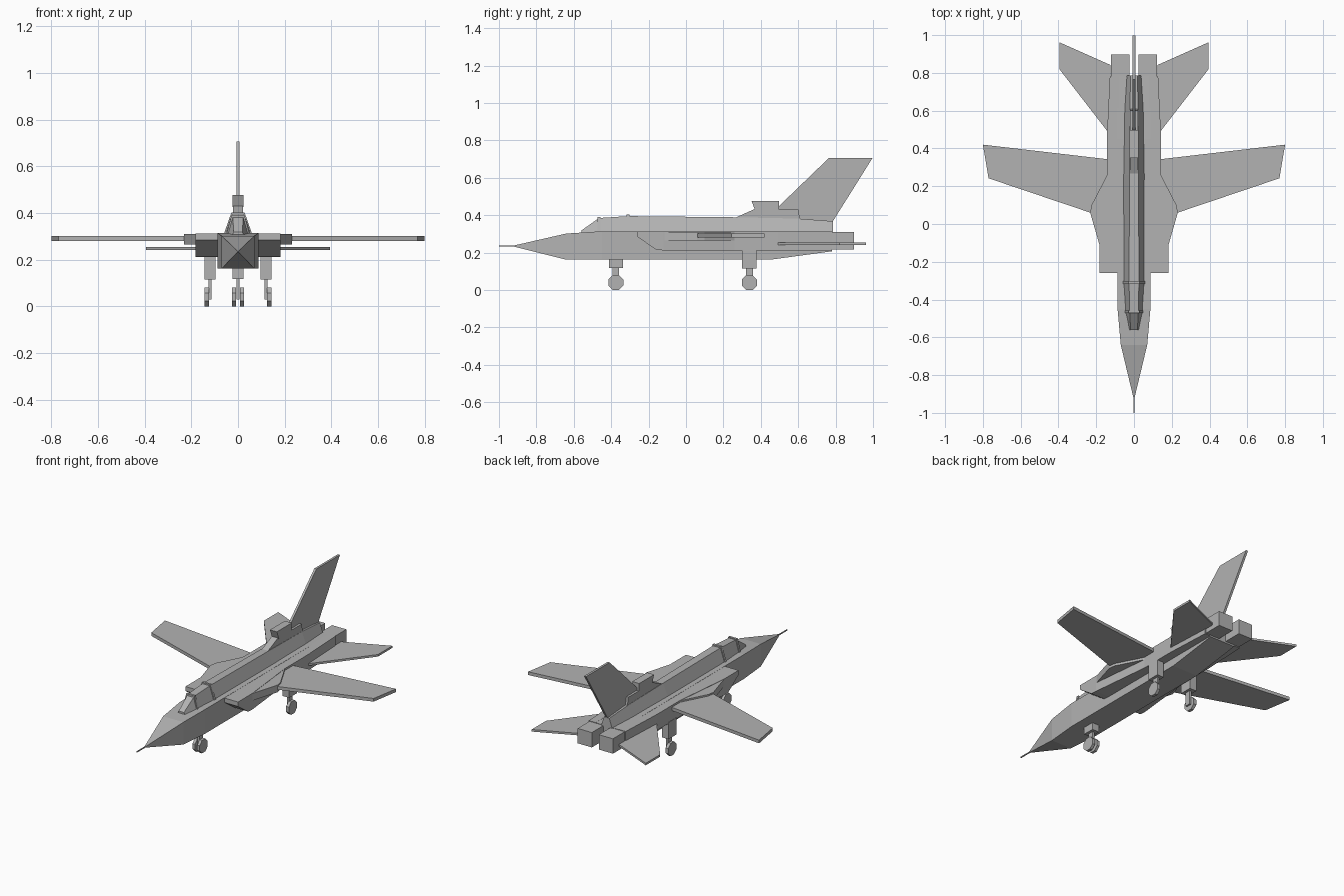
import bpy, bmesh, math

grey = bpy.data.materials.new("airframe_grey")
grey.diffuse_color = (0.45, 0.45, 0.45, 1)


def finish(name, bm):
    bmesh.ops.recalc_face_normals(bm, faces=bm.faces)
    mesh = bpy.data.meshes.new(name)
    bm.to_mesh(mesh)
    bm.free()
    mesh.materials.append(grey)
    ob = bpy.data.objects.new(name, mesh)
    bpy.context.collection.objects.link(ob)
    return ob


def loft(name, rings):
    """Join rings with equal point counts and cap both ends."""
    bm = bmesh.new()
    vs = [[bm.verts.new(p) for p in r] for r in rings]
    n = len(vs[0])
    for a, b in zip(vs, vs[1:]):
        for i in range(n):
            j = (i + 1) % n
            bm.faces.new((a[i], a[j], b[j], b[i]))
    bm.faces.new(vs[0])
    bm.faces.new(vs[-1])
    return finish(name, bm)


def body(name, stations):
    """Stations: y, bottom half width, top half width, bottom z, top z."""
    return loft(name, [[(-wb, y, zb), (wb, y, zb), (wt, y, zt), (-wt, y, zt)]
                       for y, wb, wt, zb, zt in stations])


def plate(name, pts, z0, z1):
    """Plan outline in x, y, extruded in z."""
    return loft(name, [[(x, y, z) for x, y in pts] for z in (z0, z1)])


def side_plate(name, pts, x0, x1):
    """Side outline in y, z, extruded in x."""
    return loft(name, [[(x, y, z) for y, z in pts] for x in (x0, x1)])


def box(name, x0, x1, y0, y1, z0, z1):
    return plate(name, [(x0, y0), (x1, y0), (x1, y1), (x0, y1)], z0, z1)


def mirror(ob):
    ob.modifiers.new("mirror", 'MIRROR')
    return ob


def wheel(name, x0, x1, y, z, r):
    pts = []
    for i in range(8):
        a = math.pi * (i + 0.5) / 4
        k = r / math.cos(math.pi / 8)
        pts.append((y + k * math.cos(a), z + k * math.sin(a)))
    return mirror(side_plate(name, pts, x0, x1))


# Fuselage, nose and probe
body("fuselage", [(-0.92, 0.003, 0.003, 0.232, 0.238),
                  (-0.64, 0.07, 0.07, 0.162, 0.302),
                  (-0.45, 0.087, 0.087, 0.162, 0.314),
                  (0.45, 0.087, 0.087, 0.162, 0.314),
                  (0.78, 0.087, 0.087, 0.207, 0.312)])
box("nose_probe", -0.003, 0.003, -1.0, -0.91, 0.232, 0.238)

# Spine, canopy and canopy frames
body("canopy", [(-0.56, 0.025, 0.018, 0.305, 0.318),
                (-0.465, 0.046, 0.023, 0.305, 0.385),
                (-0.31, 0.056, 0.026, 0.305, 0.395)])
body("spine", [(-0.31, 0.056, 0.026, 0.305, 0.395),
               (0.26, 0.058, 0.024, 0.305, 0.389),
               (0.60, 0.052, 0.022, 0.305, 0.382),
               (0.785, 0.04, 0.018, 0.305, 0.368)])
for name, y, w in (("front_canopy_frame", -0.465, 0.050), ("rear_canopy_frame", -0.31, 0.062)):
    zt = 0.391 if y < -0.4 else 0.403
    body(name, [(y - 0.007, w, 0.028, 0.306, zt), (y + 0.007, w, 0.028, 0.306, zt)])

# Tail fin with its root fairing and cooling scoop
side_plate("fin_fairing", [(0.26, 0.385), (0.36, 0.43), (0.60, 0.43), (0.61, 0.378)],
           -0.021, 0.021)
side_plate("fin_scoop", [(0.35, 0.477), (0.497, 0.477), (0.497, 0.425), (0.37, 0.425)],
           -0.024, 0.024)
side_plate("tail_fin", [(0.48, 0.432), (0.765, 0.707), (0.998, 0.707),
                        (0.785, 0.367), (0.58, 0.37)], -0.007, 0.007)

# Engine intakes with raked lips, then the engine trunks
rake = [(-0.26, 0.313), (-0.26, 0.285), (-0.16, 0.215), (-0.12, 0.212), (-0.12, 0.313)]
mirror(side_plate("intake_lip", rake, 0.08, 0.182))
mirror(plate("engine_trunk", [(0.08, -0.12), (0.182, -0.12), (0.142, 0.26), (0.142, 0.49),
                              (0.128, 0.78), (0.08, 0.78)], 0.212, 0.313))
mirror(box("exhaust_nozzle", 0.024, 0.122, 0.77, 0.897, 0.217, 0.310))

# Wings and wing gloves
mirror(plate("wing_glove", [(0.10, -0.12), (0.18, -0.12), (0.232, 0.06),
                            (0.225, 0.10), (0.142, 0.26), (0.10, 0.26)], 0.266, 0.311))
mirror(plate("wing", [(0.10, 0.02), (0.225, 0.058), (0.77, 0.242), (0.80, 0.42),
                      (0.14, 0.343), (0.10, 0.338)], 0.281, 0.301))

# Tailplanes
mirror(plate("tailplane", [(0.10, 0.437), (0.14, 0.49), (0.395, 0.82), (0.395, 0.962),
                           (0.125, 0.842), (0.125, 0.76), (0.10, 0.76)], 0.242, 0.255))

# Nose gear
box("nose_gear_bay", -0.024, 0.024, -0.412, -0.338, 0.118, 0.17)
box("nose_gear_leg", -0.007, 0.007, -0.393, -0.357, 0.03, 0.12)
wheel("nose_wheels", 0.008, 0.025, -0.375, 0.04, 0.04)

# Main gear
mirror(box("main_gear_bay", 0.097, 0.144, 0.30, 0.378, 0.115, 0.22))
mirror(box("main_gear_leg", 0.113, 0.127, 0.321, 0.357, 0.03, 0.12))
wheel("main_wheels", 0.124, 0.143, 0.339, 0.04, 0.04)
